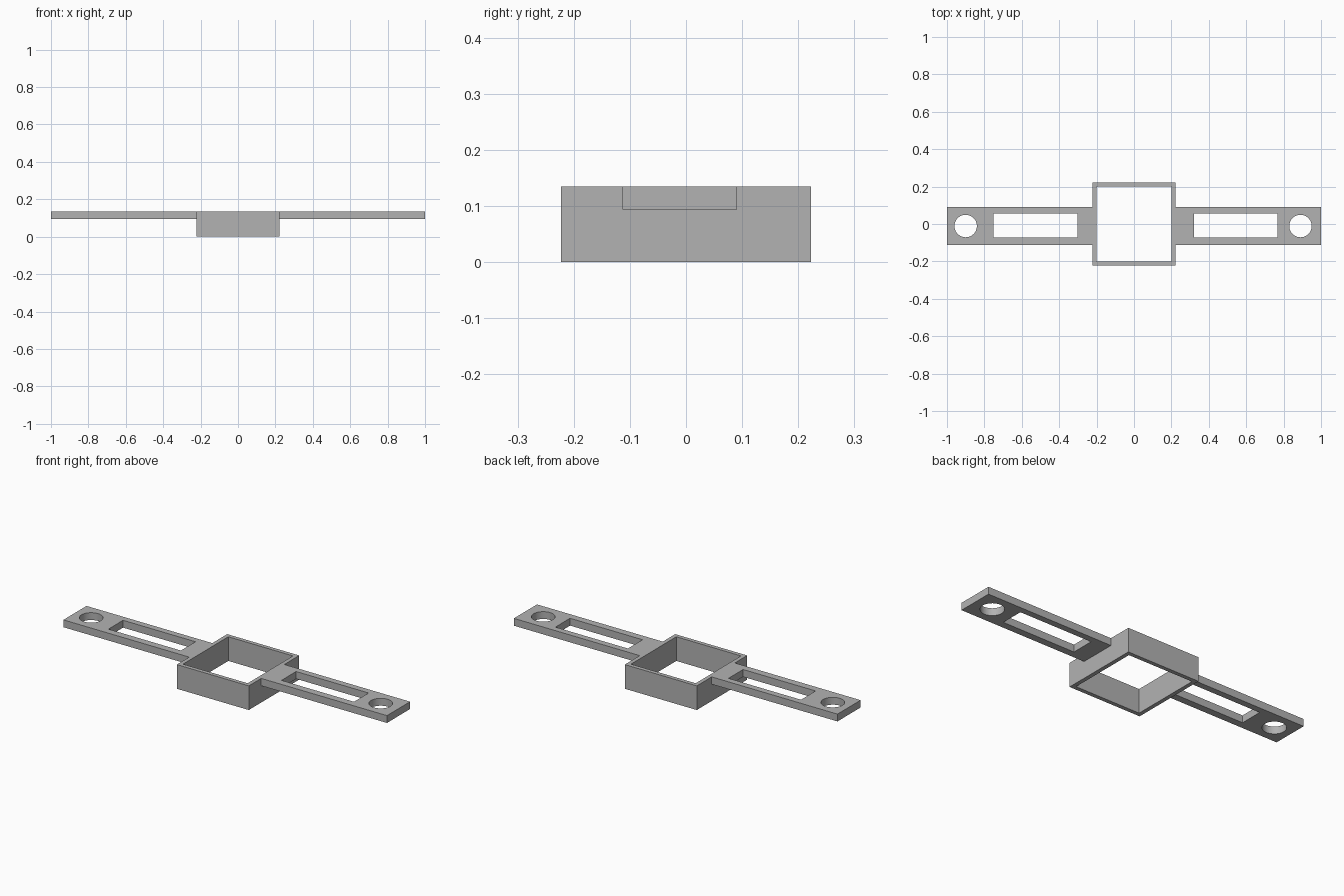
import bpy

if "Cube" in bpy.data.objects:
    bpy.data.objects.remove(bpy.data.objects["Cube"], do_unlink=True)

grey = bpy.data.materials.new("plain grey")
grey.use_nodes = True
colour = (0.45, 0.45, 0.45, 1)
grey.diffuse_color = colour
grey.node_tree.nodes["Principled BSDF"].inputs["Base Color"].default_value = colour

HEIGHT, ARM_BOTTOM = 0.135, 0.094
OUTER, INNER = 0.2225, 0.2
ARM_Y = -0.011


def box(name, x, y, z):
    """Box given by its (low, high) limits on each axis."""
    bpy.ops.mesh.primitive_cube_add(size=1)
    obj = bpy.context.object
    obj.name = name
    for v in obj.data.vertices:
        v.co = [lo + (c + 0.5) * (hi - lo) for c, (lo, hi) in zip(v.co, (x, y, z))]
    obj.data.materials.append(grey)
    return obj


def combine(body, tool, operation):
    """Bake a boolean into the body and discard the tool."""
    mod = body.modifiers.new(operation, "BOOLEAN")
    mod.operation, mod.object, mod.solver = operation, tool, "EXACT"
    bpy.context.view_layer.objects.active = body
    bpy.ops.object.modifier_apply(modifier=mod.name)
    bpy.data.objects.remove(tool, do_unlink=True)


# Square collar with one long mounting strip through it
bracket = box("mounting_bracket", (-OUTER, OUTER), (-OUTER, OUTER), (0, HEIGHT))
strip = box("arm_strip", (-1, 1), (ARM_Y - 0.102, ARM_Y + 0.102), (ARM_BOTTOM, HEIGHT))
combine(bracket, strip, "UNION")

# Square opening through the collar
through = (-0.1, 0.3)
opening = box("opening_cutter", (-INNER, INNER), (-INNER, INNER), through)
combine(bracket, opening, "DIFFERENCE")

# Slot and screw hole in each arm
for slot_x, hole_x in (((-0.75, -0.302), -0.9), ((0.32, 0.768), 0.89)):
    slot = box("slot_cutter", slot_x, (-0.073, 0.056), through)
    combine(bracket, slot, "DIFFERENCE")
    bpy.ops.mesh.primitive_cylinder_add(vertices=48, radius=0.06, depth=0.4,
                                        location=(hole_x, ARM_Y, 0.1))
    hole = bpy.context.object
    hole.data.materials.append(grey)
    bpy.context.view_layer.update()
    combine(bracket, hole, "DIFFERENCE")

# Smooth hole walls, sharp edges elsewhere
bpy.ops.object.select_all(action="DESELECT")
bracket.select_set(True)
bpy.context.view_layer.objects.active = bracket
bpy.ops.object.shade_smooth_by_angle()
